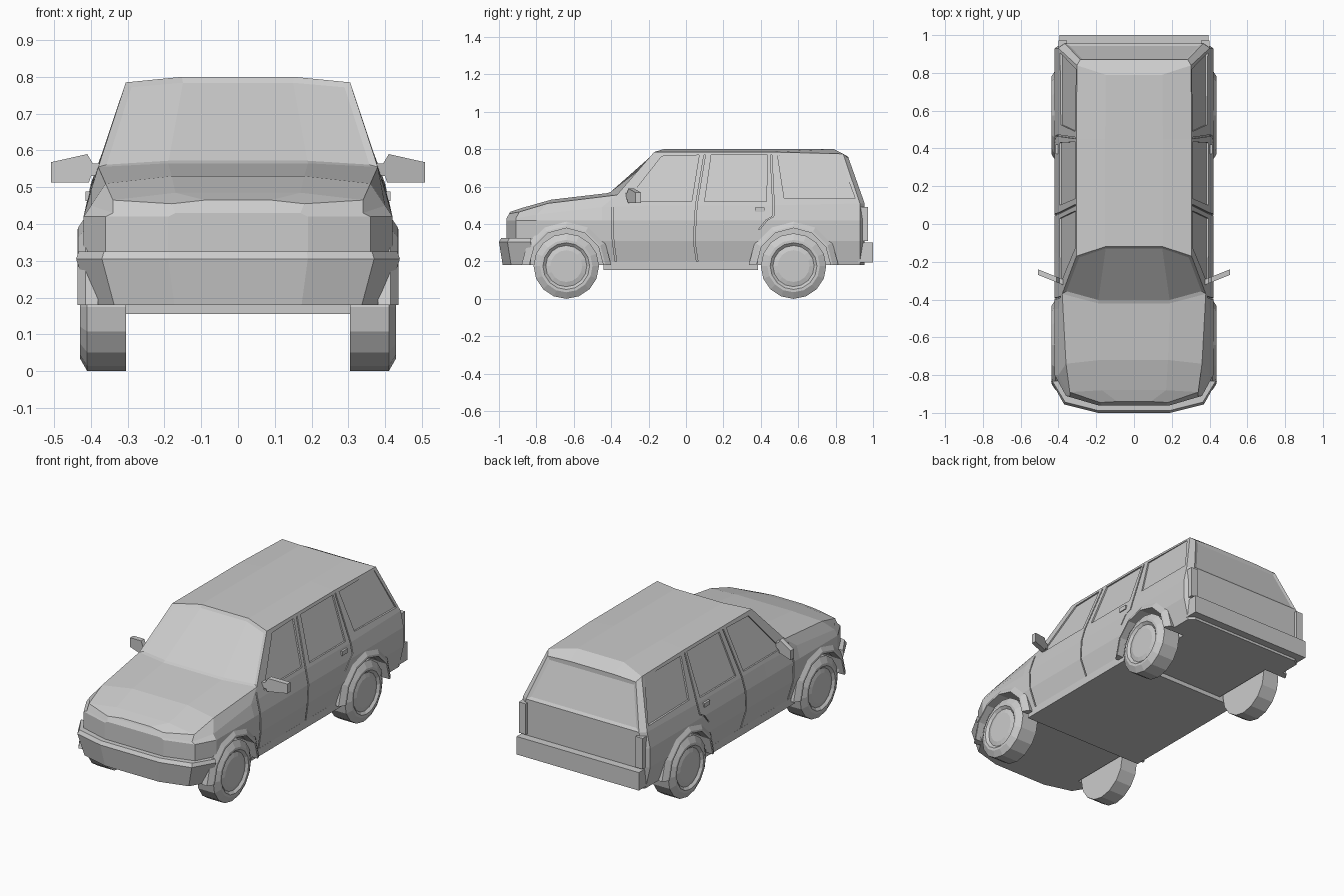
import bpy, bmesh
from math import sin, cos, pi

if "Cube" in bpy.data.objects:
    bpy.data.objects.remove(bpy.data.objects["Cube"])


def loft(bm, rings, caps=True):
    """Skin a series of equal-length closed rings; returns verts and faces."""
    vs = [[bm.verts.new(p) for p in r] for r in rings]
    n = len(rings[0])
    fs = {}
    for i in range(len(vs) - 1):
        for j in range(n):
            k = (j + 1) % n
            fs[i, j] = bm.faces.new((vs[i][j], vs[i][k], vs[i + 1][k], vs[i + 1][j]))
    if caps:
        bm.faces.new(vs[0])
        bm.faces.new(vs[-1])
    return vs, fs


def both(bm, rings):
    """Loft on the right and mirrored on the left."""
    for s in (1, -1):
        loft(bm, [[(s * x, y, z) for x, y, z in r] for r in rings])


def finish(name, bm):
    bmesh.ops.recalc_face_normals(bm, faces=bm.faces[:])
    me = bpy.data.meshes.new(name)
    bm.to_mesh(me)
    bm.free()
    ob = bpy.data.objects.new(name, me)
    bpy.context.collection.objects.link(ob)
    return ob


def cut(ob, cutter):
    cutter.hide_render = True
    m = ob.modifiers.new("cut", 'BOOLEAN')
    m.operation, m.solver, m.object = 'DIFFERENCE', 'EXACT', cutter
    bpy.context.view_layer.objects.active = ob
    bpy.ops.object.modifier_apply(modifier=m.name)
    bpy.data.objects.remove(cutter)


def box(name, x0, x1, y0, y1, z0, z1, mirror=False):
    bm = bmesh.new()
    rings = [[(x0, y, z0), (x1, y, z0), (x1, y, z1), (x0, y, z1)] for y in (y0, y1)]
    both(bm, rings) if mirror else loft(bm, rings)
    return finish(name, bm)


def side_x(z):
    """Half width of the door skin at height z."""
    if z > 0.5:
        return 0.40 - (z - 0.5) / 3
    if z > 0.42:
        return 0.42 - (z - 0.42) / 4
    return 0.42 - max(0, 0.31 - z) * 0.23


# body shell: low y, half width, belt z, edge (y, x, z), crown (y, z)
stations = [
    (-0.96, 0.19, 0.43, -0.945, 0.18, 0.455, -0.94, 0.465),
    (-0.91, 0.36, 0.43, -0.89, 0.34, 0.465, -0.88, 0.485),
    (-0.80, 0.42, 0.45, -0.74, 0.36, 0.51, -0.72, 0.53),
    (-0.45, 0.42, 0.49, -0.37, 0.38, 0.555, -0.42, 0.565),
    (-0.15, 0.42, 0.50, -0.17, 0.305, 0.785, -0.12, 0.80),
    (0.45, 0.42, 0.50, 0.45, 0.305, 0.785, 0.45, 0.80),
    (0.93, 0.42, 0.51, 0.84, 0.302, 0.775, 0.79, 0.80),
    (0.955, 0.385, 0.51, 0.87, 0.285, 0.75, 0.87, 0.757),
]
rings = []
for yl, w, zb, ye, xe, ze, yc, zc in stations:
    half = [(w - 0.03, yl, 0.18), (w, yl, 0.31), (w, yl, 0.42),
            (w - 0.02, yl, zb), (xe, ye, ze), (xe * 0.5, yc, zc)]
    rings.append(half + [(-x, y, z) for x, y, z in reversed(half)])
bm = bmesh.new()
vs, fs = loft(bm, rings, caps=False)
ends = [[bm.faces.new((r[j], r[j + 1], r[10 - j], r[11 - j])) for j in range(5)]
        for r in (vs[0], vs[-1])]
bmesh.ops.recalc_face_normals(bm, faces=bm.faces[:])
# windscreen and rear window insets
for glass in ([fs[3, 4], fs[3, 5], fs[3, 6]], [ends[1][3]]):
    bmesh.ops.inset_region(bm, faces=glass, thickness=0.018, depth=-0.006,
                           use_even_offset=True)
body = finish("body", bm)

# wheel arch openings
axles = (-0.64, 0.575)
bm = bmesh.new()
for yc in axles:
    both(bm, [[(x, yc + 0.2 * cos(a * pi / 6), 0.18 + 0.2 * sin(a * pi / 6))
               for a in range(12)] for x in (0.295, 0.55)])
cut(body, finish("arch_cutter", bm))

# side window recesses, outlines as (y, z)
windows = [
    [(-0.32, 0.52), (-0.13, 0.762), (0.07, 0.768), (0.03, 0.52)],
    [(0.10, 0.52), (0.135, 0.768), (0.435, 0.768), (0.43, 0.52)],
    [(0.525, 0.54), (0.49, 0.765), (0.82, 0.762), (0.905, 0.535)],
]
bm = bmesh.new()
for w in windows:
    both(bm, [[(side_x(z) + d, y, z) for y, z in w] for d in (-0.009, 0.06)])
cut(body, finish("window_cutter", bm))

# door shut lines
seams = [
    [(-0.385, 0.53), (-0.39, 0.5), (-0.395, 0.42), (-0.39, 0.31), (-0.375, 0.2)],
    [(0.10, 0.77), (0.055, 0.5), (0.05, 0.42), (0.043, 0.31), (0.06, 0.2)],
    [(0.455, 0.77), (0.468, 0.5), (0.465, 0.44), (0.43, 0.42), (0.39, 0.37)],
]
bm = bmesh.new()
for s in seams:
    both(bm, [[(side_x(z) + d, y + e, z) for d, e in
               ((-0.01, -0.004), (-0.01, 0.004), (0.05, 0.004), (0.05, -0.004))]
              for y, z in s])
cut(body, finish("seam_cutter", bm))

# flared arches
bm = bmesh.new()
for yc in axles:
    both(bm, [[(x, yc + r * cos(a * pi / 6), 0.18 + r * sin(a * pi / 6))
               for x, r in ((0.437, 0.198), (0.435, 0.21), (0.415, 0.24), (0.38, 0.235), (0.38, 0.198))]
              for a in range(7)])
finish("arch_flares", bm)

# wheels: profile as (x, radius)
profile = [(0.305, 0.175), (0.41, 0.175), (0.43, 0.14), (0.43, 0.125),
           (0.417, 0.11), (0.424, 0.085)]
bm = bmesh.new()
for yc in axles:
    both(bm, [[(x, yc + r * cos(a * pi / 8), 0.175 + r * sin(a * pi / 8))
               for a in range(16)] for x, r in profile])
finish("wheels", bm)

# front bumper: wrapped plan outline stacked in height
plan = [(0.44, -0.83), (0.37, -0.955), (0.19, -1.0)]
rings = []
for z, k, d in ((0.18, 0.91, 0.02), (0.305, 1, 0), (0.325, 0.985, 0.012)):
    half = [(x * k, y + (d if y < -0.9 else 0), z) for x, y in plan]
    rings.append(half + [(-x, y, z) for x, y, z in reversed(half)])
bm = bmesh.new()
loft(bm, rings)
finish("front_bumper", bm)

# rear bumper, sills, tail lights, door handles
box("rear_bumper", -0.395, 0.395, 0.92, 1.0, 0.195, 0.30)
box("underbody", -0.395, 0.395, -0.44, 0.385, 0.155, 0.2)
box("tail_lights", 0.355, 0.40, 0.925, 0.972, 0.31, 0.49, True)
box("door_handles", 0.39, 0.415, 0.37, 0.42, 0.463, 0.488, True)

# wing mirrors: arm then housing
bm = bmesh.new()
outline = [(0.365, 0.535), (0.40, 0.53), (0.405, 0.513), (0.508, 0.513),
           (0.508, 0.568), (0.41, 0.59), (0.395, 0.565), (0.365, 0.565)]
both(bm, [[(x, -0.295 + (x - 0.4) * 0.4 + d, z) for x, z in outline]
          for d in (-0.018, 0.012)])
finish("wing_mirrors", bm)
